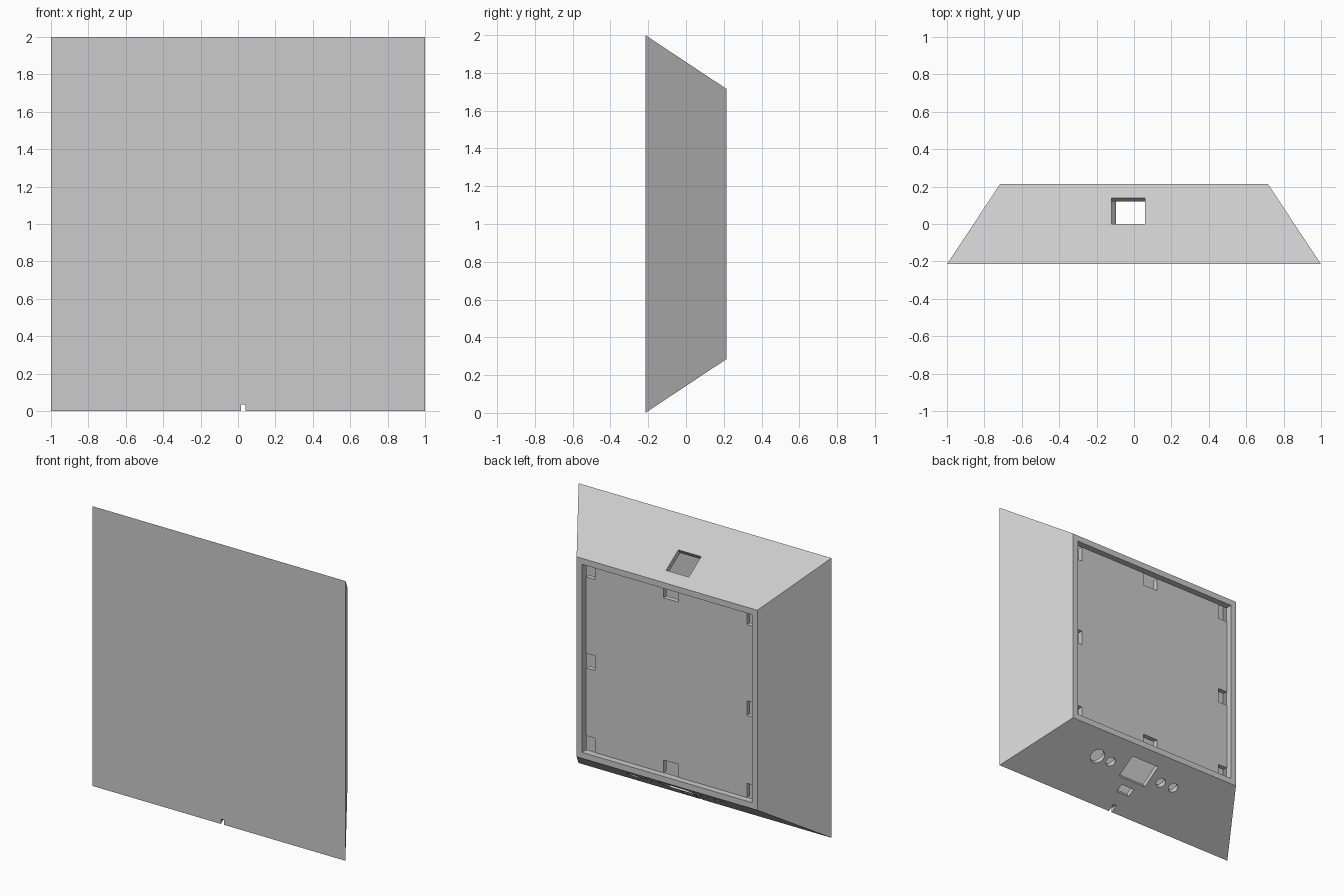
import bpy, bmesh, math
from mathutils import Matrix, Vector

cube = bpy.data.objects.get("Cube")
if cube:
    bpy.data.objects.remove(cube, do_unlink=True)

FRONT, BACK = -0.215, 0.215
TAPER = 0.285 / 0.43          # inward run per unit of depth
TILT = math.atan(TAPER)       # lean of the sloping sides
RIM = 0.043                   # wall width seen at the rim
SEAT = 0.17                   # back face of the rear panel

grey = bpy.data.materials.new("plain grey")
grey.use_nodes = True
colour = (0.6, 0.6, 0.6, 1)
grey.diffuse_color = colour
grey.node_tree.nodes["Principled BSDF"].inputs["Base Color"].default_value = colour


def make(name, bm):
    bmesh.ops.recalc_face_normals(bm, faces=bm.faces)
    mesh = bpy.data.meshes.new(name)
    bm.to_mesh(mesh)
    bm.free()
    mesh.materials.append(grey)
    obj = bpy.data.objects.new(name, mesh)
    bpy.context.collection.objects.link(obj)
    return obj


def half(y):
    """Half width of the outer body at a given depth."""
    return 1 - (y - FRONT) * TAPER


def frustum(name, y0, y1, h0, h1):
    """Square block centred on z = 1, tapering from front to back."""
    bm = bmesh.new()
    bmesh.ops.create_cube(bm, size=2)
    for v in bm.verts:
        h, y = (h0, y0) if v.co.y < 0 else (h1, y1)
        v.co = Vector((v.co.x * h, y, 1 + v.co.z * h))
    return make(name, bm)


def box(name, x, y, z):
    """Box from three (low, high) ranges."""
    bm = bmesh.new()
    bmesh.ops.create_cube(bm, size=1)
    for v in bm.verts:
        v.co = [(a + b) / 2 + c * (b - a) for (a, b), c in zip((x, y, z), v.co)]
    return make(name, bm)


def side_matrix(x, y, top):
    """Frame lying on the sloping top or bottom side."""
    z = 1 + half(y) if top else 1 - half(y)
    return Matrix.Translation((x, y, z)) @ Matrix.Rotation(-TILT if top else TILT, 4, 'X')


def port(x, y, top=False):
    """Rectangular cutter square to a sloping side."""
    bm = bmesh.new()
    bmesh.ops.create_cube(bm, size=1)
    size = (x[1] - x[0], (y[1] - y[0]) / math.cos(TILT), 0.16, 1)
    bm.transform(side_matrix(sum(x) / 2, sum(y) / 2, top) @ Matrix.Diagonal(size))
    return make("port_cutter", bm)


def round_port(x, y, r):
    """Round cutter square to the sloping bottom."""
    bm = bmesh.new()
    bmesh.ops.create_cone(bm, cap_ends=True, segments=32, radius1=r, radius2=r, depth=0.16)
    bm.transform(side_matrix(x, y, False))
    return make("round_cutter", bm)


def cut(obj, cutters):
    """Subtract the cutters, bake the result and remove them."""
    for c in cutters:
        c.hide_render = True
        mod = obj.modifiers.new("cut", 'BOOLEAN')
        mod.operation, mod.solver, mod.object = 'DIFFERENCE', 'EXACT', c
    deps = bpy.context.evaluated_depsgraph_get()
    deps.update()
    mesh = bpy.data.meshes.new_from_object(obj.evaluated_get(deps))
    obj.modifiers.clear()
    obj.data = mesh
    for c in cutters:
        bpy.data.objects.remove(c, do_unlink=True)


# Tapered hollow housing, open at the back
housing = frustum("housing", FRONT, BACK, half(FRONT), half(BACK))
y0, y1 = FRONT + 0.03, SEAT - 0.005
opening = half(BACK) - RIM
cutters = [
    frustum("cavity_cutter", y0, y1, half(y0) - RIM, half(y1) - RIM),
    frustum("seat_cutter", SEAT - 0.02, BACK + 0.1, opening, opening),
    # Cable openings above and below, connector slot and front notch
    port((-0.12, 0.06), (0, 0.14), top=True),
    port((-0.095, 0.13), (0, 0.14)),
    port((-0.03, 0.075), (-0.09, -0.04)),
    box("notch_cutter", (0.015, 0.04), (-0.3, -0.1), (-0.1, 0.035)),
]
# Round holes along the underside
for x, r in ((0.37, 0.052), (0.255, 0.034), (-0.185, 0.034), (-0.293, 0.034)):
    cutters.append(round_port(x, 0.06, r))
cut(housing, cutters)

# Rear panel with eight edge slots
panel = frustum("rear_panel", SEAT - 0.035, SEAT, opening, opening)
depth = (SEAT - 0.1, SEAT + 0.1)
edge = opening + 0.05
slots = []
for s in (-1, 1):
    across = tuple(sorted((s * 0.6, s * edge)))
    for z in ((0.2, 0.43), (0.915, 1.02), (1.565, 1.8)):
        slots.append(box("slot_cutter", across, depth, z))
    upright = tuple(sorted((1 + s * 0.58, 1 + s * edge)))
    slots.append(box("slot_cutter", (-0.06, 0.06), depth, upright))
cut(panel, slots)
